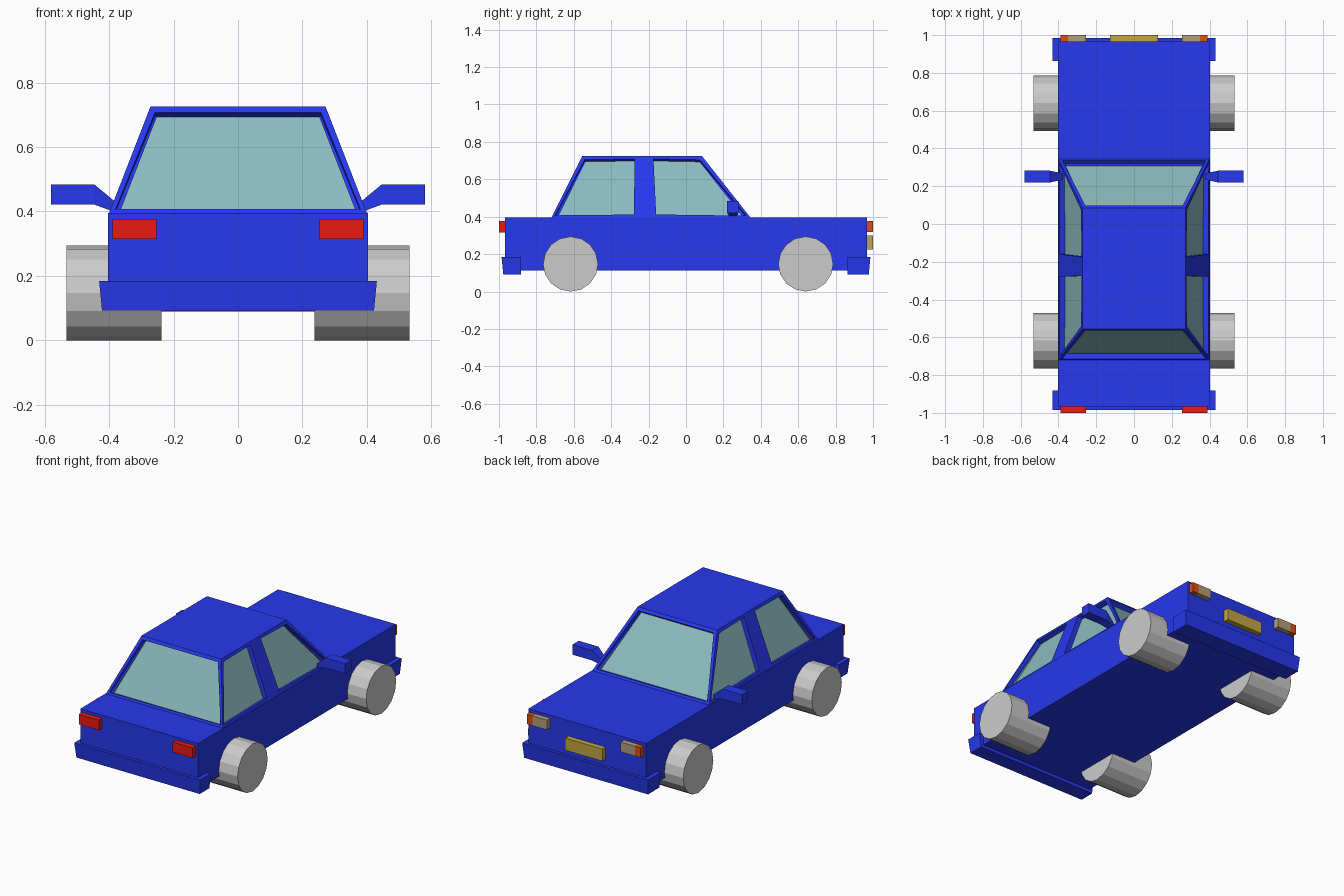
import bpy, bmesh, math
from mathutils import Vector

if "Cube" in bpy.data.objects:
    bpy.data.objects.remove(bpy.data.objects["Cube"])


def paint(name, r, g, b):
    m = bpy.data.materials.new(name)
    m.diffuse_color = (r, g, b, 1)
    m.use_nodes = True
    m.node_tree.nodes["Principled BSDF"].inputs["Base Color"].default_value = m.diffuse_color
    return m


BLUE = paint("blue_paint", 0.02, 0.04, 0.85)
GLASS = paint("glass", 0.26, 0.50, 0.52)
RED = paint("red_lens", 0.83, 0.01, 0.007)
ORANGE = paint("orange_lens", 0.70, 0.08, 0.005)
CLEAR = paint("clear_lens", 0.45, 0.35, 0.20)
YELLOW = paint("yellow_plate", 0.54, 0.38, 0.06)


def finish(bm, name, *mats):
    bmesh.ops.recalc_face_normals(bm, faces=bm.faces[:])
    me = bpy.data.meshes.new(name)
    bm.to_mesh(me)
    bm.free()
    for m in mats:
        me.materials.append(m)
    ob = bpy.data.objects.new(name, me)
    bpy.context.collection.objects.link(ob)
    return ob


def loft(name, sections, mat):
    """Closed solid through a list of matching point rings."""
    bm = bmesh.new()
    rings = [[bm.verts.new(p) for p in s] for s in sections]
    for a, b in zip(rings, rings[1:]):
        n = len(a)
        for i in range(n):
            bm.faces.new((a[i], a[(i + 1) % n], b[(i + 1) % n], b[i]))
    bm.faces.new(rings[0])
    bm.faces.new(rings[-1])
    return finish(bm, name, mat)


def rect_z(x, y0, y1, z):
    return [(-x, y0, z), (x, y0, z), (x, y1, z), (-x, y1, z)]


def box(name, x0, x1, y0, y1, z0, z1, mat):
    return loft(name, [[(x0, y0, z), (x1, y0, z), (x1, y1, z), (x0, y1, z)]
                       for z in (z0, z1)], mat)


# Lower body and bumpers
box("body", -0.403, 0.403, -0.967, 0.967, 0.113, 0.395, BLUE)
loft("rear_bumper", [rect_z(0.422, -0.977, -0.882, 0.092),
                     rect_z(0.431, -0.986, -0.882, 0.184)], BLUE)
loft("front_bumper", [rect_z(0.424, 0.864, 0.977, 0.090),
                      rect_z(0.431, 0.864, 0.986, 0.184)], BLUE)

# Cabin: side walls split at the door pillar, recessed window panes
bm = bmesh.new()
low = (-0.72, -0.260, -0.177, 0.345)
high = (-0.555, -0.258, -0.192, 0.085)
rows = {}
for s in (-1, 1):
    rows[s] = ([bm.verts.new((s * 0.40, y, 0.395)) for y in low],
               [bm.verts.new((s * 0.272, y, 0.725)) for y in high])
windows = []
for s in (-1, 1):
    lo, hi = rows[s]
    for i in range(3):
        f = bm.faces.new((lo[i], lo[i + 1], hi[i + 1], hi[i]))
        if i != 1:
            windows.append(f)
(ll, lh), (rl, rh) = rows[-1], rows[1]
for i in (0, 3):
    windows.append(bm.faces.new((ll[i], rl[i], rh[i], lh[i])))
bm.faces.new(lh + rh[::-1])
bm.faces.new(ll + rl[::-1])
bmesh.ops.recalc_face_normals(bm, faces=bm.faces[:])
bmesh.ops.inset_individual(bm, faces=windows, thickness=0.025, depth=0)
panes = bmesh.ops.extrude_discrete_faces(bm, faces=windows)["faces"]
for f in panes:
    f.normal_update()
    f.material_index = 1
    shift = f.normal * -0.03
    for v in f.verts:
        v.co += shift
finish(bm, "cabin", BLUE, GLASS)

# Wheels
for s, side in ((-1, "left"), (1, "right")):
    for y, end in ((-0.617, "rear"), (0.640, "front")):
        rings = [[(s * x, y + 0.147 * math.sin(math.tau * k / 16),
                   0.147 + 0.147 * math.cos(math.tau * k / 16))
                  for k in range(16)] for x in (0.237, 0.532)]
        loft(f"{end}_wheel_{side}", rings, None)

# Mirrors and lamps on both sides
for s, side in ((-1, "left"), (1, "right")):
    sections = [(0.375, 0.235, 0.268, 0.395, 0.425),
                (0.445, 0.220, 0.282, 0.421, 0.483),
                (0.580, 0.220, 0.282, 0.421, 0.483)]
    loft(f"wing_mirror_{side}",
         [[(s * x, y0, z0), (s * x, y1, z0), (s * x, y1, z1), (s * x, y0, z1)]
          for x, y0, y1, z0, z1 in sections], BLUE)
    box(f"tail_lamp_{side}", s * 0.253, s * 0.390, -1.0, -0.960, 0.315, 0.377, RED)
    box(f"headlamp_{side}", s * 0.253, s * 0.350, 0.960, 1.0, 0.317, 0.377, CLEAR)
    box(f"indicator_{side}", s * 0.350, s * 0.390, 0.960, 1.0, 0.317, 0.377, ORANGE)

# Front plate
box("front_plate", -0.127, 0.127, 0.960, 1.0, 0.225, 0.300, YELLOW)
